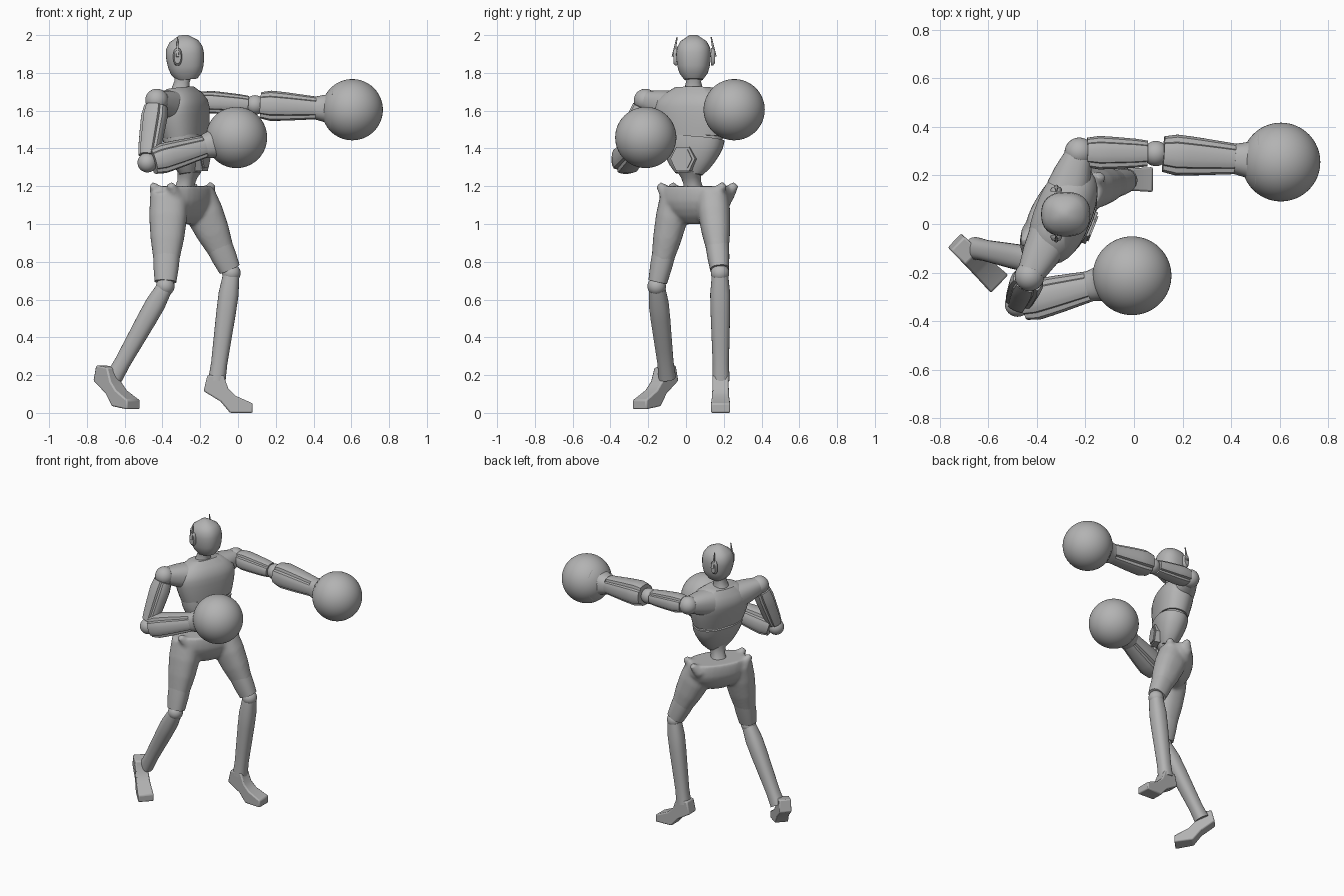
import bpy, bmesh, math
from mathutils import Vector

cube = bpy.data.objects.get("Cube")
if cube:
    bpy.data.objects.remove(cube, do_unlink=True)

grey = bpy.data.materials.new("plain grey")
grey.use_nodes = True
tone = (0.45, 0.45, 0.45, 1)
grey.diffuse_color = tone
grey.node_tree.nodes["Principled BSDF"].inputs["Base Color"].default_value = tone


def heading(degrees):
    angle = math.radians(degrees)
    return Vector((math.cos(angle), math.sin(angle), 0))


def point(x, y, z):
    return Vector((x, y, z))


FORWARD, LEFT, UP = point(1, 0, 0), point(0, 1, 0), point(0, 0, 1)
chest_side, chest_front = heading(68), heading(-22)
hip_side, hip_front = heading(57), heading(-33)


def finish(bm, name):
    """Turn a bmesh into a named object, smooth with sharp edges kept."""
    bmesh.ops.recalc_face_normals(bm, faces=bm.faces)
    mesh = bpy.data.meshes.new(name)
    bm.to_mesh(mesh)
    bm.free()
    mesh.materials.append(grey)
    for polygon in mesh.polygons:
        polygon.use_smooth = True
    mesh.set_sharp_from_angle(angle=math.radians(40))
    obj = bpy.data.objects.new(name, mesh)
    bpy.context.collection.objects.link(obj)
    return obj


def add_tube(bm, start, end, radii, side, flat=1.0, grooved=False, sides=32):
    """Skin evenly spaced rounded-square rings from start to end.

    The radii run along side; flat scales the other direction.
    """
    axis = (end - start).normalized()
    across = (side - axis * side.dot(axis)).normalized()
    deep = axis.cross(across) * flat
    loops = []
    for i, radius in enumerate(radii):
        centre = start.lerp(end, i / (len(radii) - 1))
        loop = []
        for k in range(sides):
            angle = math.tau * k / sides
            c, s = math.cos(angle), math.sin(angle)
            reach = radius * (abs(c) ** 2.4 + abs(s) ** 2.4) ** (-1 / 2.4)
            if grooved and k % 8 == 4:
                reach *= 0.85
            loop.append(bm.verts.new(centre + (across * c + deep * s) * reach))
        loops.append(loop)
    for lower, upper in zip(loops, loops[1:]):
        for k in range(sides):
            j = (k + 1) % sides
            bm.faces.new((lower[k], lower[j], upper[j], upper[k]))
    bm.faces.new(loops[0][::-1])
    bm.faces.new(loops[-1])


def tube(name, start, end, radii, side, **options):
    bm = bmesh.new()
    add_tube(bm, start, end, radii, side, **options)
    return finish(bm, name)


def ball(name, centre, radius, detail=16):
    bm = bmesh.new()
    bmesh.ops.create_uvsphere(bm, u_segments=detail * 2, v_segments=detail, radius=radius)
    bmesh.ops.translate(bm, verts=bm.verts, vec=centre)
    return finish(bm, name)


# Head, visor and neck
tube("head", point(-.27, .04, 1.765), point(-.29, .04, 2),
     (.05, .075, .085, .09, .092, .088, .07, .02), LEFT, flat=1.1)
tube("visor", point(-.265, .04, 1.85), point(-.265, .04, 1.935),
     (.073, .078, .073), LEFT)
tube("neck", point(-.31, .04, 1.66), point(-.29, .04, 1.8),
     (.07, .05, .04, .05), LEFT)

# Ear pods, each with a thin antenna
for name, sign in (("left", 1), ("right", -1)):
    pod = point(-.32, .043, 1.885) + LEFT * sign * .09
    outer = pod + LEFT * sign * .02
    tube(name + "_ear", pod, outer, (.047, .046, .035), UP, flat=.5)
    tube(name + "_antenna", outer, pod + UP * .105, (.009, .003), FORWARD, sides=8)

# Torso
waistline = point(-.275, .035, 1.46)
tube("chest", waistline, point(-.305, .045, 1.72),
     (.178, .19, .2, .208, .213, .205, .17, .11), chest_side, flat=.55)
tube("chest_seam", waistline - UP * .02, waistline + UP * .02,
     (.165, .165), chest_side, flat=.55)
tube("abdomen", point(-.255, .015, 1.265), waistline - UP * .005,
     (.075, .11, .135, .155, .17, .175), chest_side, flat=.6)
tube("waist", point(-.29, .045, 1.15), point(-.26, .02, 1.29),
     (.06, .05, .045, .05, .065), hip_side)

# Hexagonal belly panel inside a raised frame
belly = point(-.255, .015, 1.345)
for name, radius, reach in (("belly_frame", .07, .088), ("belly_hexagon", .055, .095)):
    tube(name, belly, belly + chest_front * reach, (radius, radius), chest_side, sides=6)

# Hip, knee and ankle of each leg
legs = {
    "left": (point(-.22, .14, 1.15), point(-.035, .18, .74), point(-.112, .185, .17)),
    "right": (point(-.365, -.05, 1.15), point(-.385, -.155, .67), point(-.655, -.1, .19)),
}

# Pelvis, thighs and hip crests fused into one smooth shell
bm = bmesh.new()
pelvis = point(-.29, .057, 1)
add_tube(bm, pelvis, pelvis + UP * .2, (.07, .14, .18, .2, .2, .19), hip_side, flat=.6)
for hip, knee, ankle in legs.values():
    add_tube(bm, hip, hip.lerp(knee, .95), (.085, .085, .075, .058, .045), LEFT, flat=1.18)
for sign in (1, -1):
    for depth in (-.06, .05):
        root = pelvis + UP * .15 + hip_side * sign * .15 + hip_front * depth
        crest = root + hip_side * sign * .055 + UP * .06
        add_tube(bm, root, crest, (.04, .02), hip_front)
hips = finish(bm, "hips_and_thighs")
fuse = hips.modifiers.new("fuse", "REMESH")
fuse.mode = "VOXEL"
fuse.voxel_size = .011
fuse.use_smooth_shade = True
soften = hips.modifiers.new("soften", "SMOOTH")
soften.iterations = 5

# Knee sleeves, knee joints and shins
for name, (hip, knee, ankle) in legs.items():
    tube(name + "_knee_sleeve", hip.lerp(knee, .63), hip.lerp(knee, .95),
         (.062, .058, .05), LEFT, flat=1.15)
    ball(name + "_knee", knee, .049)
    tube(name + "_shin", knee.lerp(ankle, .03), ankle,
         (.044, .053, .052, .049, .046, .043, .046), LEFT)


def foot(name, origin, angle, lift):
    """Raised-heel side profile given width; lift raises the heel."""
    profile = [(-.07, .115), (-.05, .2), (.035, .2), (.06, .13), (.1, .09),
               (.19, .05), (.19, 0), (.07, 0), (.02, .06)]
    ahead, side = heading(angle), heading(angle + 90)
    bm = bmesh.new()
    walls = []
    for sign in (-1, 1):
        wall = []
        for reach, height in profile:
            width = .04 + .06 * max(reach, 0)
            rise = height + lift * (1 - 4 * reach)
            wall.append(bm.verts.new(origin + ahead * reach + side * sign * width + UP * rise))
        walls.append(wall)
    inner, outer = walls
    bm.faces.new(inner)
    bm.faces.new(outer[::-1])
    for i in range(len(profile)):
        bm.faces.new((inner[i - 1], inner[i], outer[i], outer[i - 1]))
    bevel = finish(bm, name).modifiers.new("rounded", "BEVEL")
    bevel.width = .008
    bevel.segments = 2


foot("left_foot", point(-.112, .183, 0), 0, 0)
foot("right_foot", point(-.69, -.115, .01), -44, .035)

# Inner shoulder, shoulder joint, elbow and fist of each arm
arms = {
    "left": (point(-.27, .15, 1.63), point(-.225, .295, 1.65),
             point(.09, .29, 1.63), point(.605, .255, 1.605)),
    "right": (point(-.35, -.06, 1.62), point(-.43, -.215, 1.655),
              point(-.48, -.33, 1.325), point(-.008, -.213, 1.458)),
}

# Shoulders, grooved arm shells, and gloves blending into cuffs
for name, (inner, shoulder, elbow, fist) in arms.items():
    tube(name + "_shoulder", inner, inner.lerp(shoulder, .9), (.085, .073, .055), UP, flat=1.05)
    ball(name + "_shoulder_joint", shoulder, .061)
    tube(name + "_upper_arm", shoulder.lerp(elbow, .1), shoulder.lerp(elbow, .89),
         (.053, .06, .058, .055, .052, .046), UP, flat=1.15, grooved=True)
    ball(name + "_elbow", elbow, .052)
    tube(name + "_forearm", elbow.lerp(fist, .06), elbow.lerp(fist, .67),
         (.07, .08, .077, .073, .068, .063, .058), UP, flat=1.05, grooved=True)
    tube(name + "_glove_cuff", elbow.lerp(fist, .63), elbow.lerp(fist, .8),
         (.062, .067, .072, .085, .12), UP)
    ball(name + "_glove", fist, .162, detail=32)
